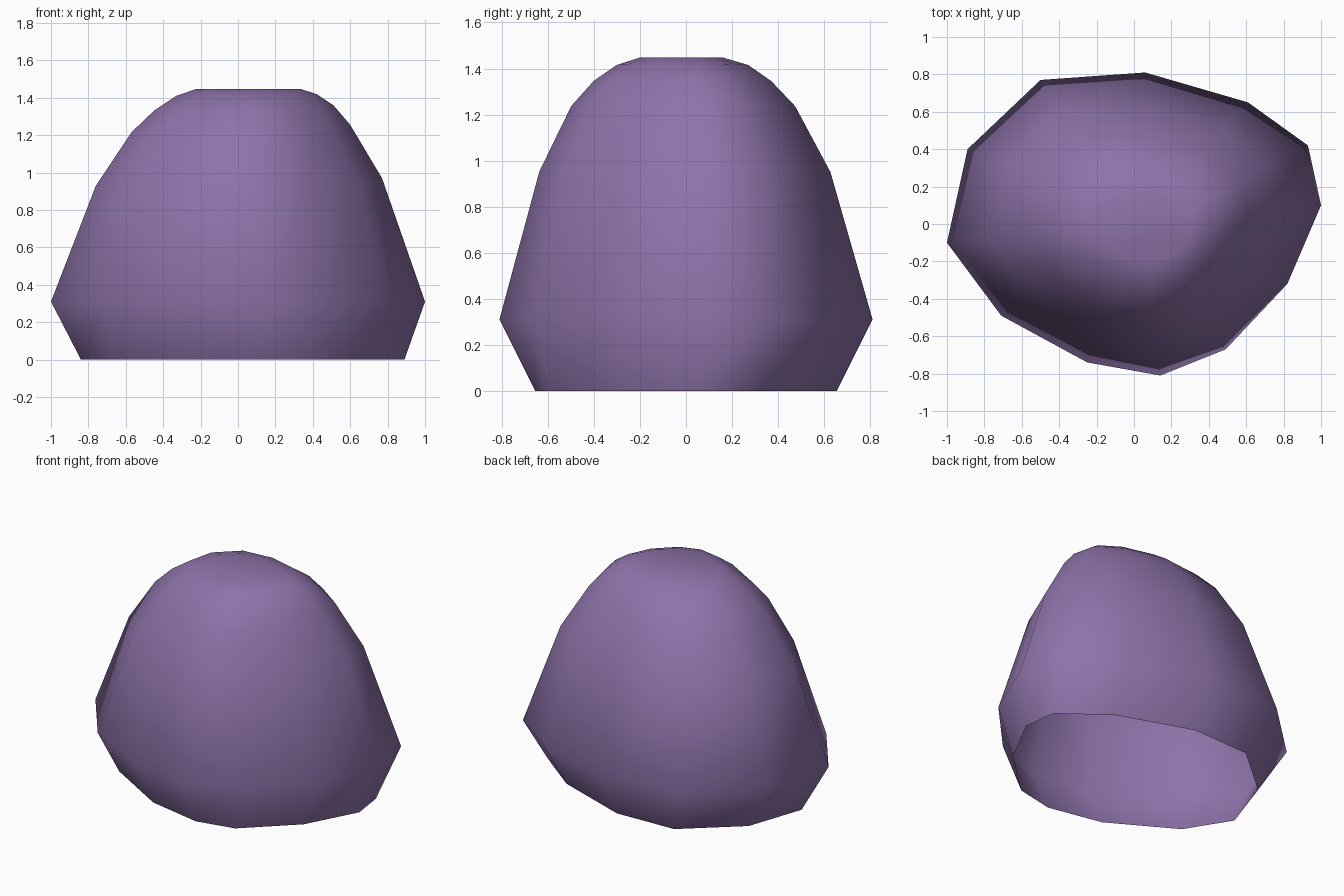
import bpy, bmesh

if "Cube" in bpy.data.objects:
    bpy.data.objects.remove(bpy.data.objects["Cube"])

# Widest outline of the boulder, and the narrower outline where it meets the ground
BELT = [(1, .10), (.93, .42), (.61, .65), (.06, .81), (-.50, .77), (-.89, .40),
        (-1, -.10), (-.71, -.49), (-.25, -.74), (.14, -.81), (.49, -.67), (.82, -.32)]
BASE = [(.89, .03), (.86, .25), (.56, .48), (.06, .655), (-.36, .64), (-.71, .34),
        (-.84, -.04), (-.66, -.33), (-.23, -.58), (.14, -.655), (.40, -.60), (.71, -.31)]

# Upper rings: height, x scale, y scale, x offset, y offset, sideways tilt
RINGS = [(.31, 1, 1, 0, 0, 0),
         (.95, .765, .78, .005, -.005, .02),
         (1.235, .585, .60, .015, -.012, .02),
         (1.345, .48, .475, .03, -.015, .015),
         (1.415, .375, .352, .045, -.015, .005),
         (1.448, .275, .222, .055, -.02, 0)]

bm = bmesh.new()
loops = [[bm.verts.new((x, y, 0)) for x, y in BASE]]
for z, sx, sy, ox, oy, tilt in RINGS:
    loops.append([bm.verts.new((x * sx + ox, y * sy + oy, z + tilt * x)) for x, y in BELT])

# Side walls, open underneath, closed on top
n = len(BELT)
for low, high in zip(loops, loops[1:]):
    for i in range(n):
        j = (i + 1) % n
        bm.faces.new((low[i], low[j], high[j], high[i]))
bm.faces.new(loops[-1])
for f in bm.faces:
    f.smooth = True

mesh = bpy.data.meshes.new("boulder")
bm.to_mesh(mesh)
bm.free()
boulder = bpy.data.objects.new("boulder", mesh)
bpy.context.collection.objects.link(boulder)

# Purple stone
mat = bpy.data.materials.new("purple_stone")
mat.diffuse_color = (.27, .17, .40, 1)
mat.use_nodes = True
mat.node_tree.nodes["Principled BSDF"].inputs["Base Color"].default_value = mat.diffuse_color
mesh.materials.append(mat)
